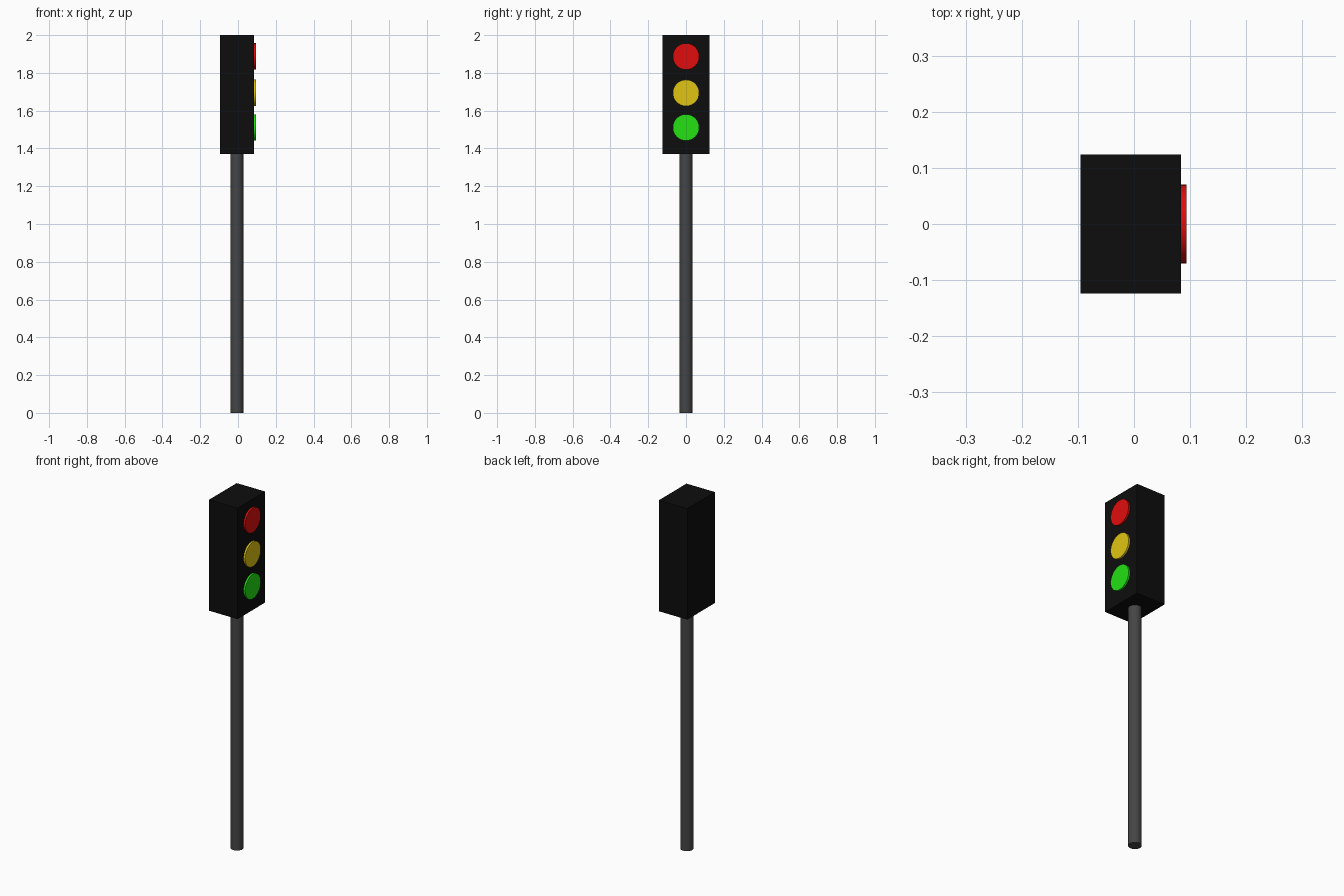
import bpy
import math

cube = bpy.data.objects.get("Cube")
if cube:
    bpy.data.objects.remove(cube, do_unlink=True)


def make_material(name, rgb):
    mat = bpy.data.materials.new(name)
    mat.use_nodes = True
    colour = (*rgb, 1.0)
    mat.diffuse_color = colour
    mat.node_tree.nodes["Principled BSDF"].inputs["Base Color"].default_value = colour
    return mat


def finish(name, mat):
    obj = bpy.context.object
    obj.name = name
    obj.data.materials.append(mat)
    return obj


def cylinder(name, mat, radius, depth, location, rotation=(0, 0, 0)):
    bpy.ops.mesh.primitive_cylinder_add(
        vertices=32, radius=radius, depth=depth, location=location, rotation=rotation)
    bpy.ops.object.shade_smooth_by_angle(angle=math.radians(30))
    return finish(name, mat)


black = make_material("housing black", (0.004, 0.004, 0.004))
grey = make_material("pole grey", (0.06, 0.06, 0.06))

# Signal housing
BACK, FACE = -0.095, 0.084
BOTTOM, TOP = 1.37, 2.0
bpy.ops.mesh.primitive_cube_add(size=1, location=((BACK + FACE) / 2, 0, (BOTTOM + TOP) / 2))
housing = finish("signal_housing", black)
housing.scale = (FACE - BACK, 0.248, TOP - BOTTOM)
bpy.ops.object.transform_apply(location=False, rotation=False, scale=True)

# Pole
cylinder("pole", grey, 0.034, BOTTOM, (-0.006, 0, BOTTOM / 2))

# Lamps: thin discs standing proud of the left face
lamps = (
    ("red", 1.887, (0.75, 0.004, 0.004)),
    ("yellow", 1.694, (0.75, 0.56, 0.006)),
    ("green", 1.511, (0.017, 0.75, 0.006)),
)
EMBED, PROUD = 0.01, 0.01
for colour, height, rgb in lamps:
    cylinder(colour + "_lamp", make_material("lamp " + colour, rgb), 0.07, EMBED + PROUD,
             (FACE + (PROUD - EMBED) / 2, 0, height), (0, math.pi / 2, 0))
